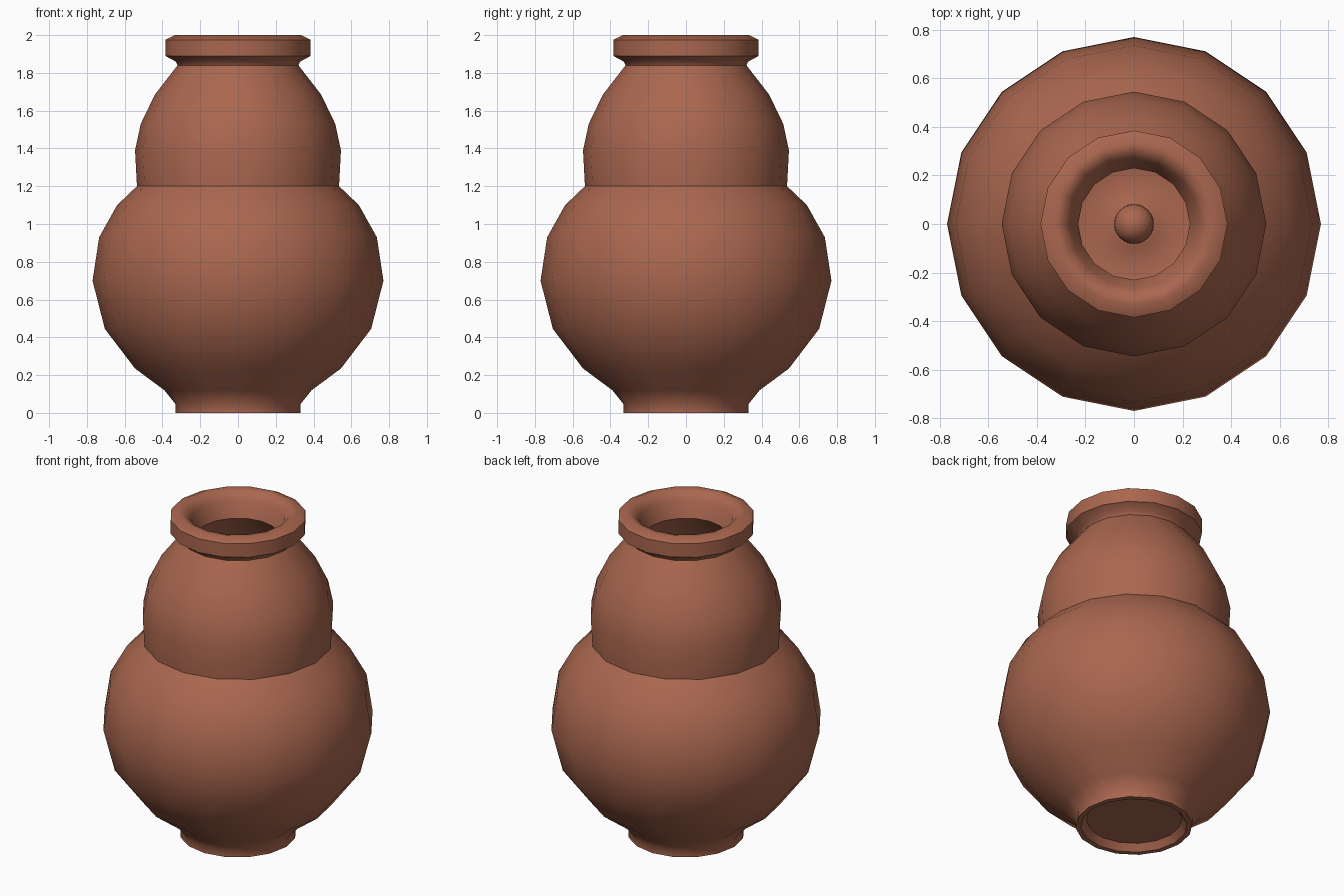
import bpy, bmesh, math

if "Cube" in bpy.data.objects:
    bpy.data.objects.remove(bpy.data.objects["Cube"])

SIDES = 16

clay = bpy.data.materials.new("terracotta clay")
clay.diffuse_color = (0.40, 0.135, 0.078, 1)
clay.use_nodes = True
clay.node_tree.nodes["Principled BSDF"].inputs["Base Color"].default_value = clay.diffuse_color


def finish(ob, angle):
    ob.data.materials.append(clay)
    bpy.ops.object.select_all(action='DESELECT')
    ob.select_set(True)
    bpy.context.view_layer.objects.active = ob
    bpy.ops.object.shade_smooth_by_angle(angle=math.radians(angle))


def lathe(name, profile, angle=42):
    """Revolve (radius, height) points; radius 0 closes to a pole."""
    bm = bmesh.new()
    rings = []
    for r, z in profile:
        if r == 0:
            rings.append([bm.verts.new((0, 0, z))] * SIDES)
        else:
            rings.append([bm.verts.new((r * math.cos(2 * math.pi * i / SIDES),
                                        r * math.sin(2 * math.pi * i / SIDES), z))
                          for i in range(SIDES)])
    for a, b in zip(rings, rings[1:]):
        for i in range(SIDES):
            j = (i + 1) % SIDES
            corners = list(dict.fromkeys((a[i], a[j], b[j], b[i])))
            bm.faces.new(corners)
    bmesh.ops.recalc_face_normals(bm, faces=bm.faces)
    me = bpy.data.meshes.new(name)
    bm.to_mesh(me)
    bm.free()
    ob = bpy.data.objects.new(name, me)
    bpy.context.collection.objects.link(ob)
    finish(ob, angle)
    return ob


# Recessed underside and foot ring
underside = [(0, 0.04), (0.27, 0.04), (0.30, 0.0)]
foot = [(0.33, 0.0), (0.33, 0.045)]
# Round belly
belly = [(0.39, 0.12), (0.545, 0.235), (0.705, 0.445), (0.77, 0.70),
         (0.735, 0.93), (0.64, 1.10), (0.535, 1.20)]
# Upper bulb
bulb = [(0.545, 1.39), (0.515, 1.53), (0.44, 1.685), (0.32, 1.84)]
# Thick rolled lip
lip = [(0.33, 1.86), (0.385, 1.89), (0.385, 1.975), (0.335, 2.0),
       (0.295, 1.99), (0.265, 1.95), (0.23, 1.85)]
# Hollow inside, with a floor that rises slightly to the middle
inside = [(0.39, 1.66), (0.465, 1.51), (0.495, 1.39), (0.48, 1.21),
          (0.59, 1.07), (0.685, 0.92), (0.72, 0.70), (0.655, 0.47),
          (0.51, 0.28), (0.34, 0.15), (0.20, 0.11), (0.10, 0.13), (0, 0.17)]
lathe("vase_body", underside + foot + belly + bulb + lip + inside)

# Small round knob in the middle of the inside floor
bpy.ops.mesh.primitive_uv_sphere_add(segments=24, ring_count=12, radius=0.082,
                                     location=(0, 0, 0.16))
knob = bpy.context.object
knob.name = "floor_knob"
finish(knob, 60)
